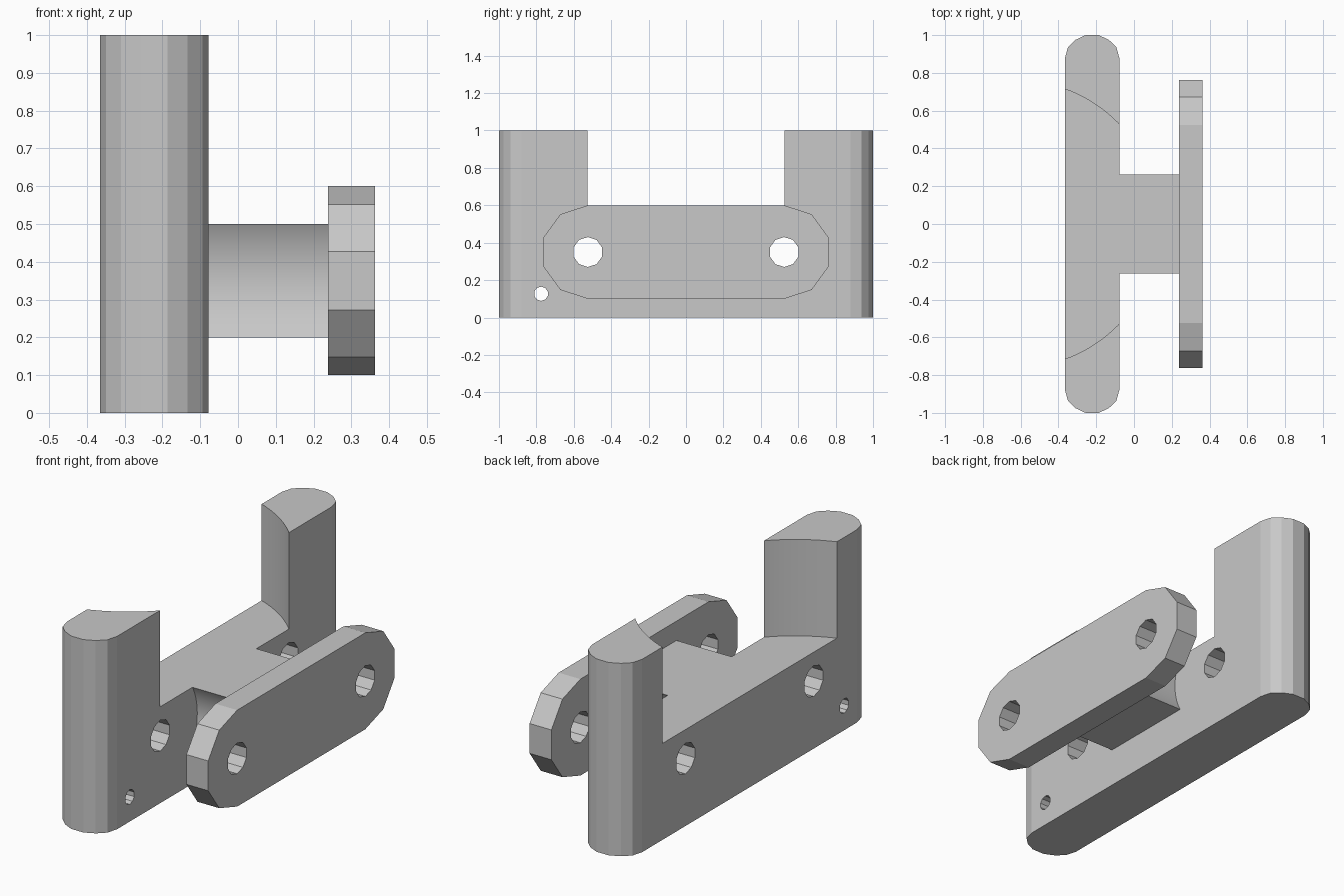
import bpy, bmesh
from math import cos, sin, pi

default = bpy.data.objects.get("Cube")
if default:
    bpy.data.objects.remove(default, do_unlink=True)

grey = bpy.data.materials.new("plain grey")
grey.use_nodes = True
colour = (0.58, 0.58, 0.58, 1)
grey.diffuse_color = colour
grey.node_tree.nodes["Principled BSDF"].inputs["Base Color"].default_value = colour


def prism(name, outline, axis, low, high):
    """Extrude an outline: (x, y) along z, or (y, z) along x."""
    bm = bmesh.new()
    place = (lambda u, v: (u, v, low)) if axis == "z" else (lambda u, v: (low, u, v))
    face = bm.faces.new([bm.verts.new(place(u, v)) for u, v in outline])
    moved = bmesh.ops.extrude_face_region(bm, geom=[face])["geom"]
    step = (0, 0, high - low) if axis == "z" else (high - low, 0, 0)
    bmesh.ops.translate(bm, vec=step, verts=[g for g in moved if isinstance(g, bmesh.types.BMVert)])
    bmesh.ops.recalc_face_normals(bm, faces=bm.faces)
    mesh = bpy.data.meshes.new(name)
    bm.to_mesh(mesh)
    bm.free()
    mesh.materials.append(grey)
    obj = bpy.data.objects.new(name, mesh)
    bpy.context.collection.objects.link(obj)
    return obj


def ring(u, v, radius, sides, start=pi / 2):
    return [(u + radius * cos(start + 2 * pi * i / sides),
             v + radius * sin(start + 2 * pi * i / sides)) for i in range(sides)]


def cut(target, cutter):
    """Subtract the cutter, apply the result and discard the cutter."""
    cutter.hide_render = True
    mod = target.modifiers.new("cut", "BOOLEAN")
    mod.operation = "DIFFERENCE"
    mod.solver = "EXACT"
    mod.object = cutter
    bpy.context.view_layer.objects.active = target
    bpy.ops.object.modifier_apply(modifier=mod.name)
    bpy.data.objects.remove(cutter, do_unlink=True)


PIVOT, MID_Z = 0.525, 0.35
BACK, FACE, PLATE, OUTER = -0.365, -0.078, 0.238, 0.363

# Main body with rounded ends
centre, half = (BACK + FACE) / 2, (FACE - BACK) / 2
quarter = [(half, 0.88), (0.128, 0.937), (0.088, 0.975), (0.035, 1.0)]
end = quarter + [(-x, y) for x, y in reversed(quarter)]
outline = [(centre + x, y) for x, y in end] + [(centre - x, -y) for x, y in end]
body = prism("body", outline, "z", 0, 1)

# Round clearance between the two posts
cut(body, prism("post_clearance", ring(-0.626, 0, 0.761, 96), "z", 0.5, 1.2))

# Connecting block, hollowed around both pivots
w = 0.262
block = prism("connecting_block", [(-w, 0.2), (w, 0.2), (w, 0.5), (-w, 0.5)], "x", FACE, PLATE)
for side in (-1, 1):
    cut(block, prism("hollow", ring(side * PIVOT, MID_Z, 0.303, 64), "x", FACE - 0.1, PLATE + 0.1))

# Link plate with faceted ends
tips = [p for p in ring(PIVOT, MID_Z, 0.25, 10) if p[0] > PIVOT - 0.01]
tips.sort(key=lambda p: p[1])
plate = prism("link_plate", tips + [(-y, z) for y, z in reversed(tips)], "x", PLATE, OUTER)

# Pivot holes through body and plate
for part in (body, plate):
    for side in (-1, 1):
        cut(part, prism("pivot_hole", ring(side * PIVOT, MID_Z, 0.08, 10), "x", -0.6, 0.6))

# Small hole near the front foot of the body
cut(body, prism("small_hole", ring(-0.775, 0.127, 0.038, 10), "x", -0.6, 0.6))

# Smooth the curved walls, keep facets crisp
for part in (body, block):
    bpy.ops.object.select_all(action="DESELECT")
    part.select_set(True)
    bpy.context.view_layer.objects.active = part
    bpy.ops.object.shade_smooth_by_angle(angle=pi / 18)
